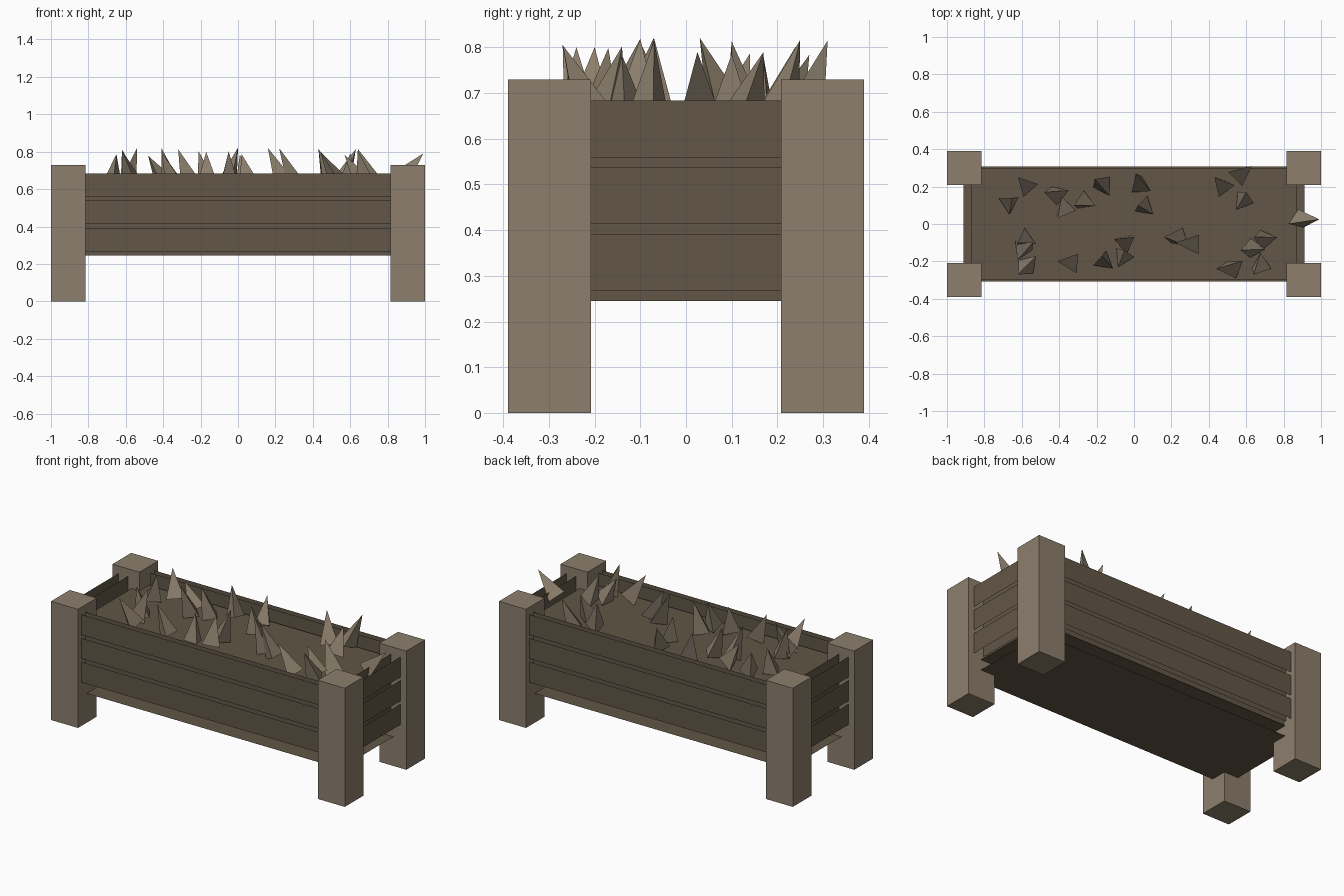
import bpy
import bmesh
import math
import random
from mathutils import Matrix, Vector

random.seed(4)
if "Cube" in bpy.data.objects:
    bpy.data.objects.remove(bpy.data.objects["Cube"])


def make_material(name, rgb):
    mat = bpy.data.materials.new(name)
    mat.use_nodes = True
    colour = (*rgb, 1)
    mat.diffuse_color = colour
    mat.node_tree.nodes["Principled BSDF"].inputs["Base Color"].default_value = colour
    return mat


pale_wood = make_material("pale wood", (0.262, 0.212, 0.15))
dark_wood = make_material("dark wood", (0.122, 0.093, 0.061))


def finish(bm, name, mat):
    mesh = bpy.data.meshes.new(name)
    bm.to_mesh(mesh)
    bm.free()
    mesh.materials.append(mat)
    obj = bpy.data.objects.new(name, mesh)
    bpy.context.scene.collection.objects.link(obj)
    return obj


def box(name, centre, size, mat):
    bm = bmesh.new()
    bmesh.ops.create_cube(bm, size=1, matrix=Matrix.Translation(centre)
                          @ Matrix.Diagonal((*size, 1)))
    return finish(bm, name, mat)


def sheet(name, corners, mat):
    bm = bmesh.new()
    bm.faces.new([bm.verts.new(c) for c in corners])
    return finish(bm, name, mat)


def wall_sheet(name, half, distance, low, high, angle):
    # Upright sheet facing -y, turned about z to its side of the trough
    turn = Matrix.Rotation(angle, 3, "Z")
    corners = [(-half, -distance, low), (half, -distance, low),
               (half, -distance, high), (-half, -distance, high)]
    sheet(name, [turn @ Vector(c) for c in corners], dark_wood)


# Corner posts
for side, sx in (("right", -1), ("left", 1)):
    for end, sy in (("front", -1), ("back", 1)):
        box(f"{end}_{side}_post", (sx * 0.908, sy * 0.299, 0.365),
            (0.184, 0.182, 0.73), pale_wood)

# Slatted walls: each plank has an outer and an inner sheet, open at the rims
for number, name in enumerate(("front", "left", "back", "right")):
    angle = number * math.pi / 2
    long_side = number % 2 == 0
    half, outer, inner = (0.912, 0.355, 0.315) if long_side else (0.307, 0.96, 0.895)
    for row in range(3):
        low = 0.267 + row * 0.146
        for layer, distance in (("outer", outer), ("inner", inner)):
            wall_sheet(f"{name}_plank_{row + 1}_{layer}", half, distance,
                       low, low + 0.125, angle)

# Floor board, also open at its rim, with a block of soil on it
fx, fy = 0.912, 0.307
for name, fz in (("floor_bottom", 0.18), ("floor_top", 0.244)):
    sheet(name, [(-fx, -fy, fz), (fx, -fy, fz), (fx, fy, fz), (-fx, fy, fz)], dark_wood)
box("soil", (0, 0, 0.43), (1.74, 0.594, 0.37), dark_wood)

# Thorny sprouts: base x, base y, tip x, tip y in hundredths
sprouts = [
    (-67, 11, -65, 14), (-57, 20, -62, 25), (-40, 16, -48, 17), (-37, 9, -41, 3),
    (-26, 12, -32, 10), (-16, 20, -21, 24), (4, 20, 1, 27), (6, 9, 2, 10),
    (48, 20, 43, 25), (56, 26, 63, 31), (58, 12, 60, 17), (-58, -8, -62, -10),
    (-60, -14, -54, -10), (-56, -21, -62, -27), (-33, -21, -41, -20),
    (-16, -20, -17, -17), (-5, -10, 0, -7), (-6, -18, -5, -14), (25, -8, 16, -7),
    (32, -11, 22, -10), (54, -23, 44, -24), (68, -21, 64, -27), (65, -13, 57, -14),
    (71, -8, 64, -7),
]
bm = bmesh.new()


def add_sprout(base, tip):
    base, tip = Vector(base), Vector(tip)
    axis = tip - base
    place = (Matrix.Translation((base + tip) / 2)
             @ axis.to_track_quat("Z", "Y").to_matrix().to_4x4()
             @ Matrix.Rotation(random.uniform(0, math.tau), 4, "Z"))
    bmesh.ops.create_cone(bm, segments=3, radius1=0.06, radius2=0, depth=axis.length,
                          cap_ends=True, matrix=place)


for bx, by, tx, ty in sprouts:
    add_sprout((bx / 100, by / 100, 0.635),
               (tx / 100, ty / 100, random.uniform(0.775, 0.825)))
# One sprout pokes out over the left end
add_sprout((0.87, 0.02, 0.65), (0.99, 0.025, 0.79))
finish(bm, "sprouts", pale_wood)
